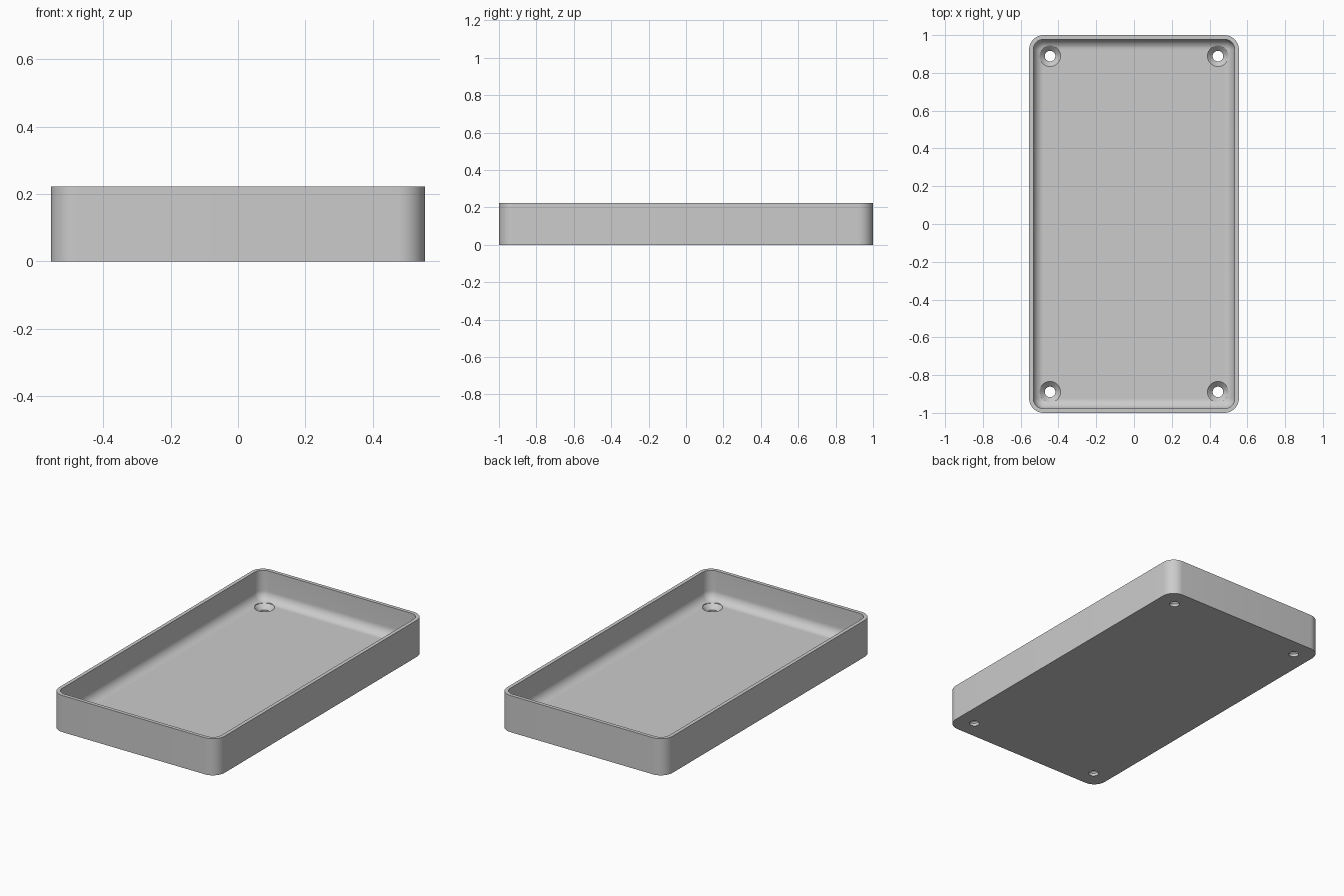
import bpy, bmesh, math

cube = bpy.data.objects.get("Cube")
if cube:
    bpy.data.objects.remove(cube, do_unlink=True)

HALF_X, HALF_Y, HEIGHT = 0.5555, 1.0, 0.2222
CORNER, WALL, FLOOR, FILLET = 0.078, 0.0222, 0.0444, 0.055
HOLE_X, HOLE_Y, HOLE_R, SINK_R = 0.4444, 0.8889, 0.028, 0.0555

grey = bpy.data.materials.new("plain grey")
grey.use_nodes = True
grey.diffuse_color = (0.6, 0.6, 0.6, 1)
grey.node_tree.nodes["Principled BSDF"].inputs["Base Color"].default_value = (0.6, 0.6, 0.6, 1)


def new_object(name, bm):
    bmesh.ops.recalc_face_normals(bm, faces=bm.faces)
    mesh = bpy.data.meshes.new(name)
    bm.to_mesh(mesh)
    bm.free()
    obj = bpy.data.objects.new(name, mesh)
    bpy.context.collection.objects.link(obj)
    mesh.materials.append(grey)
    return obj


def loft(bm, rings):
    """Skin a stack of equal rings of points and cap both ends."""
    loops = [[bm.verts.new(p) for p in ring] for ring in rings]
    n = len(loops[0])
    for a, b in zip(loops, loops[1:]):
        for i in range(n):
            j = (i + 1) % n
            bm.faces.new((a[i], a[j], b[j], b[i]))
    bm.faces.new(loops[0])
    bm.faces.new(loops[-1])


def rounded_rect(inset, z, steps=12):
    """Rounded rectangle, inset from the outer wall."""
    r = max(CORNER - inset, 0.0006)
    cx, cy = HALF_X - inset - r, HALF_Y - inset - r
    pts = []
    for q, (sx, sy) in enumerate(((1, 1), (-1, 1), (-1, -1), (1, -1))):
        for k in range(steps + 1):
            a = math.pi / 2 * (q + k / steps)
            pts.append((sx * cx + r * math.cos(a), sy * cy + r * math.sin(a), z))
    return pts


def circle(x, y, r, z, n=48):
    return [(x + r * math.cos(2 * math.pi * i / n), y + r * math.sin(2 * math.pi * i / n), z)
            for i in range(n)]


# Tray: outer wall, rim, inner wall and rounded edge down to the floor
bm = bmesh.new()
rings = [rounded_rect(0, 0), rounded_rect(0, HEIGHT), rounded_rect(WALL, HEIGHT)]
for k in range(13):
    a = math.pi / 2 * k / 12
    rings.append(rounded_rect(WALL + FILLET * (1 - math.cos(a)),
                              FLOOR + FILLET * (1 - math.sin(a))))
loft(bm, rings)
tray = new_object("tray", bm)

# Countersunk screw holes in the four corners
bm = bmesh.new()
for sx in (-1, 1):
    for sy in (-1, 1):
        x, y = sx * HOLE_X, sy * HOLE_Y
        loft(bm, [circle(x, y, HOLE_R, -0.05), circle(x, y, HOLE_R, FLOOR - 0.0275),
                  circle(x, y, SINK_R, FLOOR), circle(x, y, SINK_R, 0.15)])
cutter = new_object("hole_cutter", bm)
cutter.hide_render = True

cut = tray.modifiers.new("screw holes", "BOOLEAN")
cut.operation = "DIFFERENCE"
cut.solver = "EXACT"
cut.object = cutter
bpy.ops.object.select_all(action="DESELECT")
tray.select_set(True)
bpy.context.view_layer.objects.active = tray
bpy.ops.object.modifier_apply(modifier=cut.name)
bpy.data.objects.remove(cutter, do_unlink=True)
bpy.ops.object.shade_smooth_by_angle(angle=math.radians(30))
